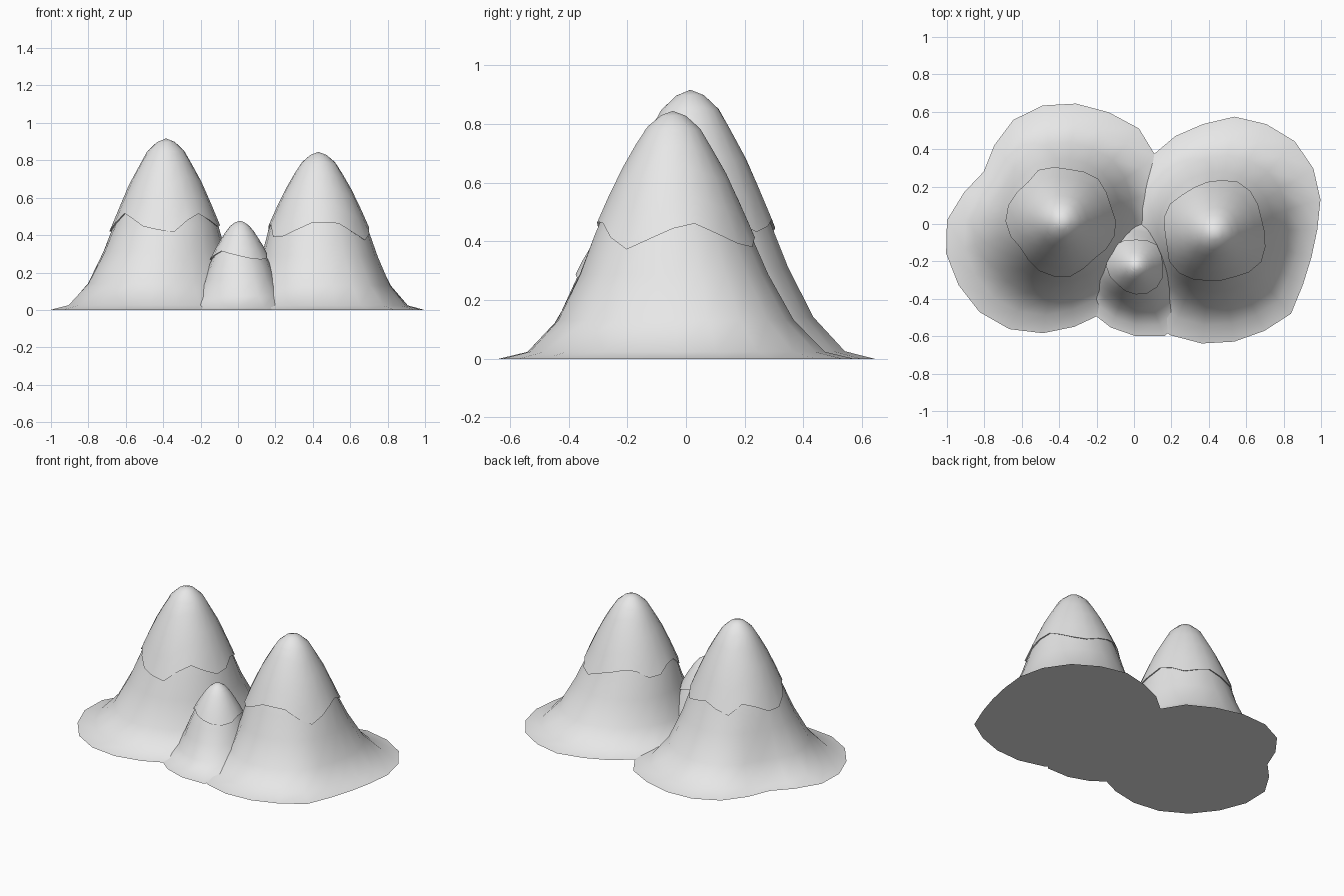
import bpy, bmesh, math
from math import radians, tau

cube = bpy.data.objects.get("Cube")
if cube:
    bpy.data.objects.remove(cube)

grey = bpy.data.materials.new("pale_grey")
grey.use_nodes = True
grey.diffuse_color = (0.8, 0.8, 0.8, 1)
grey.node_tree.nodes["Principled BSDF"].inputs["Base Color"].default_value = (0.8, 0.8, 0.8, 1)

# Slope shared by every hill: (height fraction, radius fraction)
SLOPE = [(0, 1), (.028, .84), (.155, .68), (.34, .555), (.5, .47),
         (.73, .325), (.925, .165), (.98, .075), (1, 0)]
LIP = 0.01


def interp(points, t):
    """Piecewise linear lookup in a sorted list of pairs."""
    for (a, va), (b, vb) in zip(points, points[1:]):
        if t <= b:
            return va + (vb - va) * (t - a) / (b - a)
    return points[-1][1]


def loft(name, rings, tip, bottom):
    """Skin stacked rings up to a tip; bottom=True caps the lowest ring."""
    bm = bmesh.new()
    loops = [[bm.verts.new(p) for p in ring] for ring in rings]
    n = len(loops[0])
    for lo, hi in zip(loops, loops[1:]):
        for i in range(n):
            j = (i + 1) % n
            bm.faces.new((lo[i], lo[j], hi[j], hi[i]))
    top = bm.verts.new(tip)
    for i in range(n):
        bm.faces.new((loops[-1][i], loops[-1][(i + 1) % n], top))
    if bottom:
        bm.faces.new(loops[0][::-1])
    mesh = bpy.data.meshes.new(name)
    bm.to_mesh(mesh)
    bm.free()
    mesh.materials.append(grey)
    obj = bpy.data.objects.new(name, mesh)
    bpy.context.collection.objects.link(obj)
    bpy.ops.object.select_all(action='DESELECT')
    obj.select_set(True)
    bpy.context.view_layer.objects.active = obj
    bpy.ops.object.shade_smooth_by_angle(angle=radians(60))


def hill(name, base, peak, radii, hem):
    """A hill body plus a thin cap whose zigzag hem is (degrees, height) pairs."""
    n = len(radii)
    height = peak[2]
    mean = sum(radii) / n
    # the hem repeats around the circle
    hem = [(hem[-1][0] - 360, hem[-1][1])] + hem + [(hem[0][0] + 360, hem[0][1])]

    def point(i, t, grow=0.0):
        a = tau * i / n
        # outline grows rounder and the centre drifts towards the peak
        s = min(1, t * 2)
        r = (radii[i] * (1 - s) + mean * s) * interp(SLOPE, t) + grow
        cx = base[0] + (peak[0] - base[0]) * s
        cy = base[1] + (peak[1] - base[1]) * s
        return (cx + r * math.cos(a), cy + r * math.sin(a), t * height)

    body = [[point(i, t) for i in range(n)] for t, _ in SLOPE[:-1]]
    loft(name + "_body", body, (peak[0], peak[1], height - LIP), True)

    edge = [interp(hem, 360 * i / n) / height for i in range(n)]
    cap = [[point(i, edge[i] + .01, -LIP) for i in range(n)]]
    for f in (0, .25, .5, .7, .86, .96):
        cap.append([point(i, edge[i] + (1 - edge[i]) * f, LIP * (1 - f * .8))
                    for i in range(n)])
    loft(name + "_cap", cap, peak, False)


hill("tall_hill", (-.40, .02), (-.385, .015, .917),
     [.57, .58, .62, .65, .635, .63, .62, .59, .53, .48, .53,
      .60, .63, .64, .65, .64, .61, .575, .55, .55, .55, .56],
     [(20, .5), (50, .43), (85, .48), (112, .41), (135, .5), (160, .42), (185, .42),
      (215, .525), (248, .44), (278, .415), (306, .525), (350, .43)])

hill("middle_hill", (.45, -.03), (.43, -.045, .845),
     [.53, .57, .605, .625, .62, .61, .57, .55, .53, .53, .53,
      .53, .54, .56, .59, .62, .615, .605, .595, .595, .54, .52],
     [(12, .47), (60, .37), (85, .42), (125, .47), (155, .39), (190, .48),
      (218, .37), (262, .465), (292, .47), (326, .37)])

hill("small_hill", (.01, -.23), (.01, -.225, .477),
     [.34, .34, .34, .34, .34, .34, .34, .34, .34, .34, .34, .35, .37, .40, .38, .35],
     [(10, .31), (45, .27), (90, .31), (135, .27), (180, .27), (225, .315),
      (300, .27), (330, .27)])
